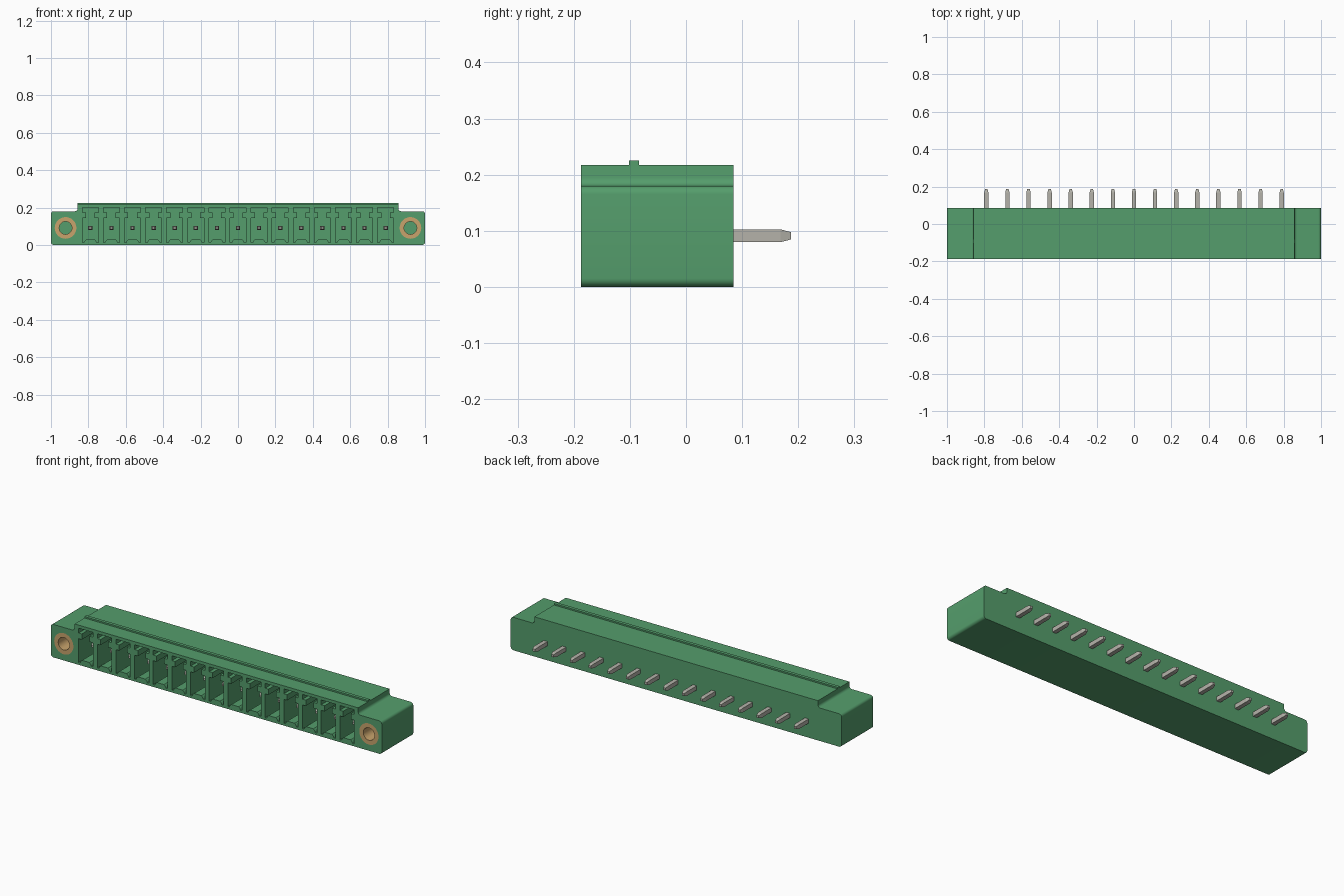
import bpy, bmesh, math
from mathutils import Matrix

if "Cube" in bpy.data.objects:
    bpy.data.objects.remove(bpy.data.objects["Cube"], do_unlink=True)

FRONT, BACK = -0.187, 0.085
PITCH, COUNT = 0.1128, 15
PIN_Z = 0.091


def material(name, rgb):
    m = bpy.data.materials.new(name)
    m.use_nodes = True
    m.diffuse_color = (*rgb, 1)
    m.node_tree.nodes["Principled BSDF"].inputs["Base Color"].default_value = (*rgb, 1)
    return m


GREEN = material("connector green", (0.09, 0.34, 0.15))
METAL = material("tinned metal", (0.46, 0.45, 0.40))
BRASS = material("brass", (0.58, 0.37, 0.15))


def make_object(name, bm, mat):
    bmesh.ops.recalc_face_normals(bm, faces=bm.faces)
    me = bpy.data.meshes.new(name)
    bm.to_mesh(me)
    bm.free()
    ob = bpy.data.objects.new(name, me)
    bpy.context.collection.objects.link(ob)
    me.materials.append(mat)
    return ob


def prism(bm, pts, y0, y1):
    """Extrude an (x, z) outline along y."""
    a = [bm.verts.new((x, y0, z)) for x, z in pts]
    b = [bm.verts.new((x, y1, z)) for x, z in pts]
    bm.faces.new(a)
    bm.faces.new(b)
    for i in range(len(a)):
        j = (i + 1) % len(a)
        bm.faces.new((a[i], a[j], b[j], b[i]))


def arc(cx, cz, r, a0, a1, n=6):
    return [(cx + r * math.cos(math.radians(a0 + (a1 - a0) * i / n)),
             cz + r * math.sin(math.radians(a0 + (a1 - a0) * i / n))) for i in range(n + 1)]


def mirrored(half):
    return half + [(-x, z) for x, z in reversed(half)]


def smooth(ob):
    bpy.ops.object.select_all(action='DESELECT')
    bpy.context.view_layer.objects.active = ob
    ob.select_set(True)
    bpy.ops.object.shade_smooth_by_angle(angle=math.radians(35))


# Housing outline: rounded end flanges stepping up to the taller centre
R = 0.015
half = (arc(1 - R, R, R, -90, 0) + arc(1 - R, 0.18 - R, R, 0, 90)
        + arc(0.857 + R, 0.18 + R, R, 270, 180) + [(0.857, 0.217)])
bm = bmesh.new()
prism(bm, mirrored(half), FRONT, BACK)
housing = make_object("housing", bm, GREEN)

# Contact pockets with a keyed slot above and a raised hump in the floor
centres = [(i - (COUNT - 1) / 2) * PITCH for i in range(COUNT)]
pocket = mirrored([(0.022, 0.030), (0.030, 0.022), (0.034, 0.013), (0.043, 0.013),
                   (0.043, 0.143), (0.023, 0.143), (0.023, 0.174),
                   (0.043, 0.174), (0.043, 0.200)])
bm = bmesh.new()
for c in centres:
    prism(bm, [(c + x, z) for x, z in pocket], FRONT - 0.05, 0.035)
# Round seats for the threaded inserts
for s in (-1, 1):
    prism(bm, arc(s * 0.922, PIN_Z, 0.058, 0, 348.75, 31), FRONT - 0.05, 0.03)
cutter = make_object("pocket_cutter", bm, GREEN)
cutter.hide_render = True

mod = housing.modifiers.new("pockets", 'BOOLEAN')
mod.operation = 'DIFFERENCE'
mod.solver = 'EXACT'
mod.object = cutter
bpy.ops.object.select_all(action='DESELECT')
bpy.context.view_layer.objects.active = housing
housing.select_set(True)
bpy.ops.object.modifier_apply(modifier=mod.name)
bpy.data.objects.remove(cutter, do_unlink=True)
smooth(housing)

# Locking rib along the top
bm = bmesh.new()
prism(bm, [(-0.857, 0.212), (0.857, 0.212), (0.857, 0.225), (-0.857, 0.225)], -0.102, -0.084)
make_object("locking_rib", bm, GREEN)

# Threaded inserts: open tubes set flush in the flanges
for s, side in ((-1, "right"), (1, "left")):
    bm = bmesh.new()
    rings = []
    for r, y in ((0.058, FRONT), (0.058, 0.03), (0.034, 0.03), (0.034, FRONT)):
        rings.append([bm.verts.new((s * 0.922 + x, y, z))
                      for x, z in arc(0, PIN_Z, r, 0, 348.75, 31)])
    for k in range(4):
        p, q = rings[k], rings[(k + 1) % 4]
        for i in range(32):
            j = (i + 1) % 32
            bm.faces.new((p[i], p[j], q[j], q[i]))
    smooth(make_object(side + "_threaded_insert", bm, BRASS))

# Square contact pins with tapered ends
for n, c in enumerate(centres):
    bm = bmesh.new()
    sections = []
    for y, h in ((-0.13, 0.006), (-0.112, 0.0115), (0.168, 0.0115), (0.187, 0.0065)):
        sections.append([bm.verts.new((c + sx * h, y, PIN_Z + sz * h))
                         for sx, sz in ((-1, -1), (1, -1), (1, 1), (-1, 1))])
    bm.faces.new(sections[0])
    bm.faces.new(sections[-1])
    for p, q in zip(sections, sections[1:]):
        for i in range(4):
            j = (i + 1) % 4
            bm.faces.new((p[i], p[j], q[j], q[i]))
    make_object("contact_pin_%02d" % (n + 1), bm, METAL)
